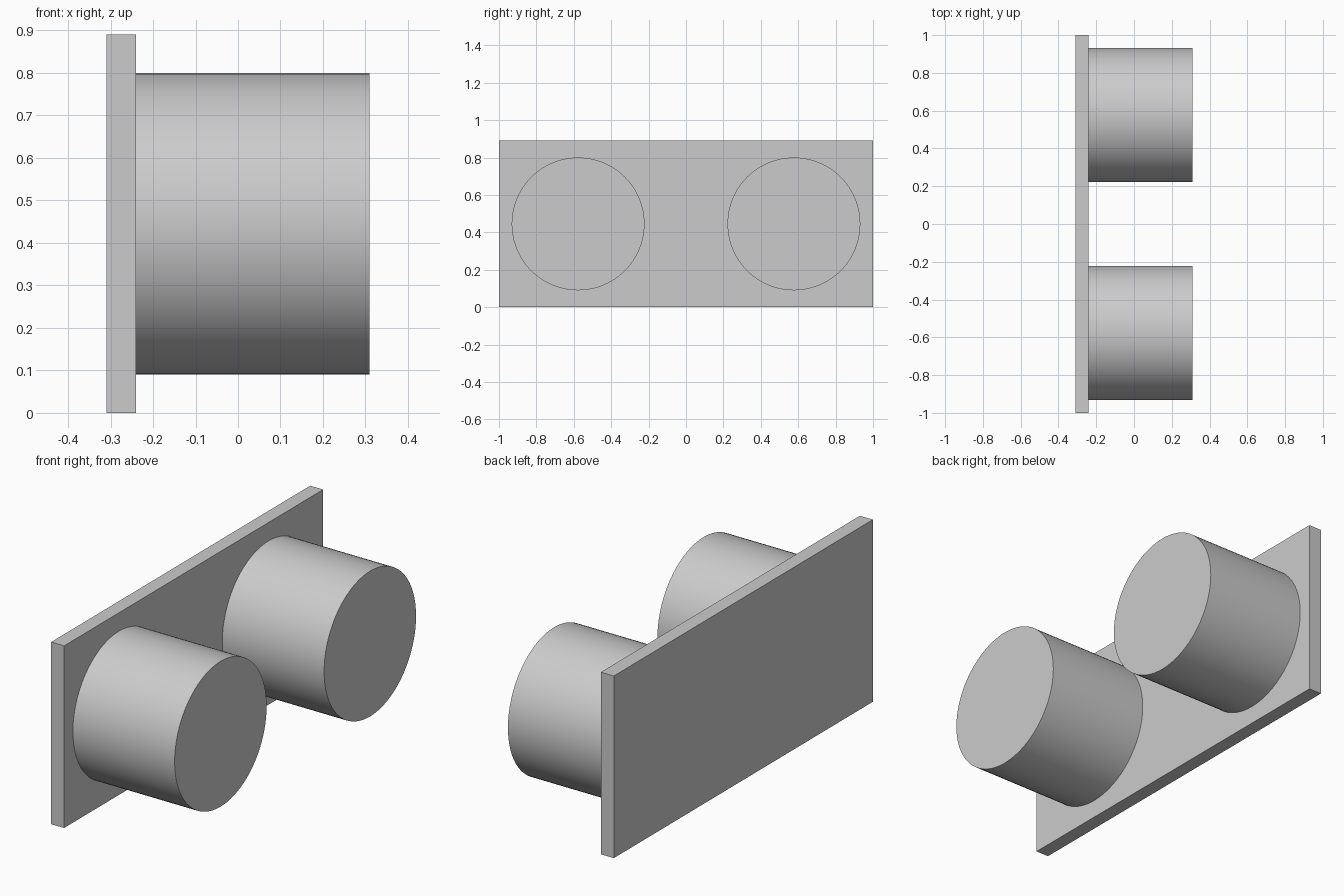
import bpy
import math

old = bpy.data.objects.get("Cube")
if old:
    bpy.data.objects.remove(old, do_unlink=True)

# Single light grey colour
grey = bpy.data.materials.new("light_grey")
grey.use_nodes = True
colour = (0.6, 0.6, 0.6, 1)
grey.diffuse_color = colour
grey.node_tree.nodes["Principled BSDF"].inputs["Base Color"].default_value = colour

HEIGHT = 0.89
BACK, PLATE_FACE, END = -0.31, -0.24, 0.31


# Upright backing plate
bpy.ops.mesh.primitive_cube_add(size=1, location=((BACK + PLATE_FACE) / 2, 0, HEIGHT / 2))
plate = bpy.context.object
plate.name = "back_plate"
plate.scale = (PLATE_FACE - BACK, 2, HEIGHT)
bpy.ops.object.transform_apply(location=False, rotation=False, scale=True)
plate.data.materials.append(grey)


# Round peg standing out from the plate
def add_peg(name, y):
    bpy.ops.mesh.primitive_cylinder_add(
        vertices=96, radius=0.355, depth=END - PLATE_FACE,
        location=((PLATE_FACE + END) / 2, y, HEIGHT / 2),
        rotation=(0, math.pi / 2, 0))
    peg = bpy.context.object
    peg.name = name
    peg.data.materials.append(grey)
    bpy.ops.object.shade_smooth_by_angle(angle=math.radians(30))


for name, side in (("front_peg", -1), ("rear_peg", 1)):
    add_peg(name, side * 0.577)
